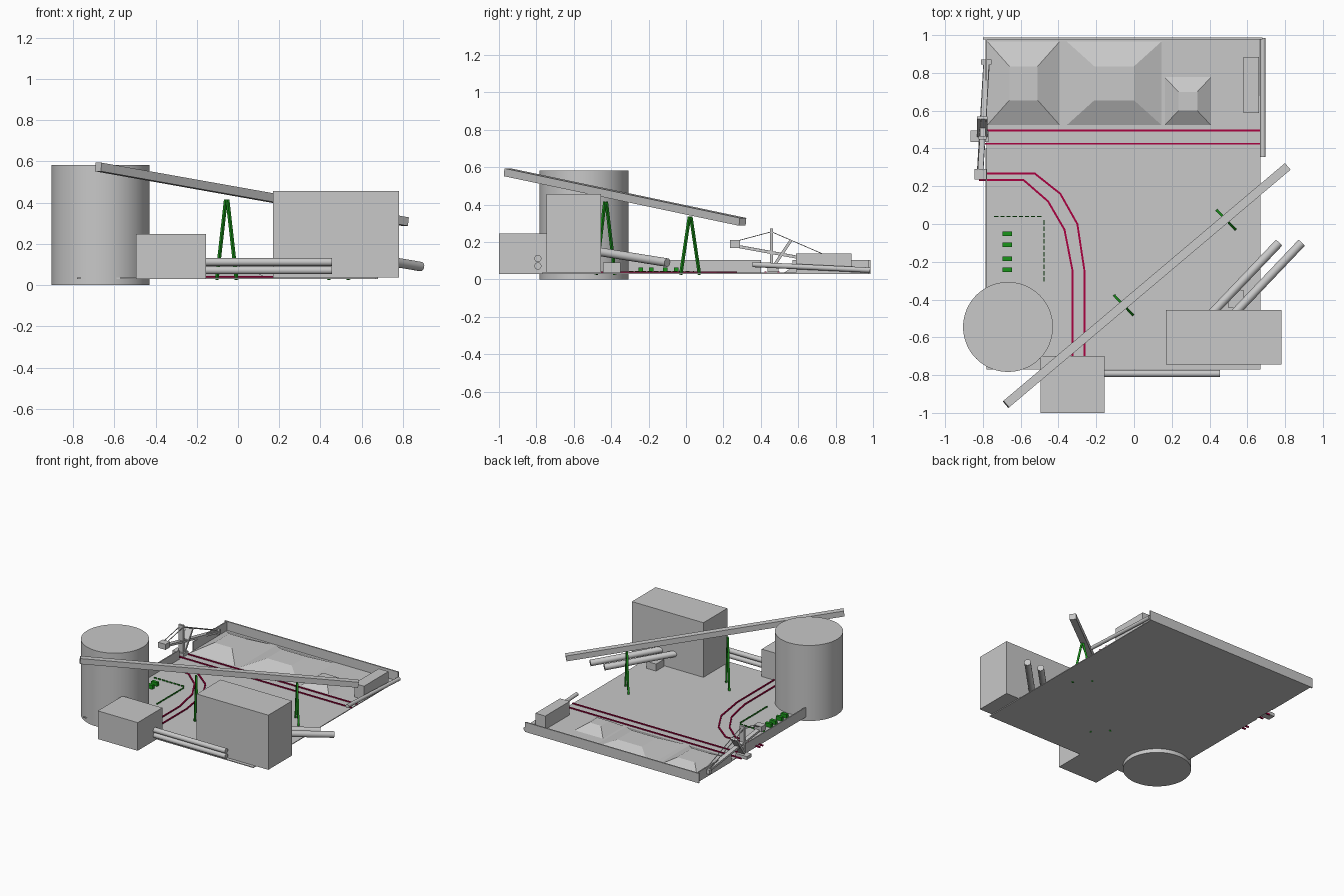
import bpy, bmesh, math
from mathutils import Vector

cube = bpy.data.objects.get("Cube")
if cube:
    bpy.data.objects.remove(cube, do_unlink=True)


def material(name, r, g, b):
    m = bpy.data.materials.new(name)
    m.use_nodes = True
    m.diffuse_color = (r, g, b, 1)
    m.node_tree.nodes["Principled BSDF"].inputs["Base Color"].default_value = (r, g, b, 1)
    return m


GREY = material("plain grey", 0.58, 0.58, 0.58)
GREEN = material("green", 0.01, 0.3, 0.01)
RED = material("crimson", 0.4, 0.0, 0.05)


def finish(name, bm, mat, smooth=False):
    bmesh.ops.recalc_face_normals(bm, faces=bm.faces)
    mesh = bpy.data.meshes.new(name)
    bm.to_mesh(mesh)
    bm.free()
    mesh.materials.append(mat)
    ob = bpy.data.objects.new(name, mesh)
    bpy.context.collection.objects.link(ob)
    if smooth:
        bpy.ops.object.select_all(action="DESELECT")
        ob.select_set(True)
        bpy.context.view_layer.objects.active = ob
        bpy.ops.object.shade_smooth_by_angle()
    return ob


def box(name, x, y, z, mat=GREY):
    """Box from (low, high) ranges on each axis."""
    bm = bmesh.new()
    bmesh.ops.create_cube(bm, size=1)
    for v in bm.verts:
        v.co = [(lo + hi) / 2 + c * (hi - lo) for c, (lo, hi) in zip(v.co, (x, y, z))]
    return finish(name, bm, mat)


def place(ob, a, b):
    """Turn an object built along its y axis so that it runs from a to b."""
    a, b = Vector(a), Vector(b)
    ob.location = (a + b) / 2
    ob.rotation_euler = (b - a).to_track_quat("Y", "Z").to_euler()
    return ob


def beam(name, a, b, width, height, mat=GREY):
    half = (Vector(b) - Vector(a)).length / 2
    ob = box(name, (-width / 2, width / 2), (-half, half), (-height / 2, height / 2), mat)
    return place(ob, a, b)


def pipe(name, a, b, radius, sides=32):
    bm = bmesh.new()
    bmesh.ops.create_cone(bm, cap_ends=True, segments=sides, radius1=radius,
                          radius2=radius, depth=(Vector(b) - Vector(a)).length)
    for v in bm.verts:
        v.co = (v.co.x, v.co.z, -v.co.y)
    return place(finish(name, bm, GREY, True), a, b)


def mound(name, x, y, inset_x, inset_y, height):
    """Flat-topped heap with sloping sides."""
    bm = bmesh.new()
    bmesh.ops.create_cube(bm, size=1)
    for v in bm.verts:
        top = v.co.z > 0
        ix, iy = (inset_x, inset_y) if top else (0, 0)
        v.co = (x[0] + ix if v.co.x < 0 else x[1] - ix,
                y[0] + iy if v.co.y < 0 else y[1] - iy,
                GROUND + (height if top else -0.002))
    return finish(name, bm, GREY)


GROUND = 0.036

# Ground slab and low boundary walls, with a gap for the railway
box("ground_slab", (-0.78, 0.67), (-0.77, 0.98), (0.03, GROUND))
box("back_wall", (-0.80, 0.68), (0.977, 0.987), (0.03, 0.105))
for i, span in enumerate([(-0.38, 0.40), (0.57, 0.98)]):
    box(f"side_wall_{i}", (-0.785, -0.777), span, (0.03, 0.105))

# Heaps along the back
mound("heap_small_end", (-0.78, -0.39), (0.52, 0.97), 0.12, 0.135, 0.06)
mound("heap_large", (-0.36, 0.15), (0.52, 0.97), 0.15, 0.135, 0.06)
mound("heap_low", (0.16, 0.41), (0.52, 0.78), 0.075, 0.08, 0.05)

# Storage tank
bm = bmesh.new()
bmesh.ops.create_cone(bm, cap_ends=True, segments=64, radius1=0.238, radius2=0.238, depth=0.582)
tank = finish("storage_tank", bm, GREY, True)
tank.location = (-0.667, -0.545, 0.291)

# Buildings and sheds
box("main_building", (0.17, 0.78), (-0.745, -0.455), (0.036, 0.457))
box("small_building", (-0.495, -0.155), (-1.0, -0.70), (0.03, 0.247))
box("corner_shed", (0.58, 0.663), (0.587, 0.885), (0.03, 0.14))
box("pipe_support", (0.50, 0.58), (-0.445, -0.35), (0.036, 0.09))

# Pipes between the buildings, behind the main one and at the edge
for i, z in enumerate((0.072, 0.112)):
    pipe(f"front_pipe_{i}", (-0.155, -0.792, z), (0.455, -0.792, z), 0.019)
for i, x in enumerate((0.41, 0.53)):
    pipe(f"slanted_pipe_{i}", (x, -0.475, 0.15), (x + 0.357, -0.10, 0.09), 0.023)
pipe("edge_pipe", (0.682, 0.355, 0.08), (0.682, 0.985, 0.05), 0.014)

# Long conveyor on two green trestles
beam("conveyor", (-0.678, -0.955, 0.573), (0.812, 0.303, 0.308), 0.046, 0.042)
trestles = [((-0.055, -0.43, 0.415), 0), ((0.488, 0.022, 0.335), 1)]
for (x, y, z), i in trestles:
    for side in (-1, 1):
        beam(f"trestle_{i}_leg_{side + 1}", (x + side * 0.048, y - side * 0.05, 0.026),
             (x + side * 0.004, y - side * 0.004, z), 0.013, 0.013, GREEN)


# Railway tracks
def rail(name, points):
    """Flat-sided rail with mitred corners along a ground path."""
    pts = [Vector(p) for p in points]
    bm = bmesh.new()
    rings = []
    for i, p in enumerate(pts):
        into = (p - pts[i - 1]).normalized() if i else (pts[1] - p).normalized()
        out = (pts[i + 1] - p).normalized() if i < len(pts) - 1 else into
        n = Vector((-into.y - out.y, into.x + out.x)).normalized()
        n *= 0.005 / max(0.5, n.dot(Vector((-into.y, into.x))))
        rings.append([bm.verts.new((p.x + s * n.x, p.y + s * n.y, GROUND + h))
                      for s, h in ((-1, -0.003), (1, -0.003), (1, 0.007), (-1, 0.007))])
    for a, b in zip(rings, rings[1:]):
        for k in range(4):
            j = (k + 1) % 4
            bm.faces.new((a[k], a[j], b[j], b[k]))
    bm.faces.new(rings[0])
    bm.faces.new(rings[-1])
    return finish(name, bm, RED)


for i, y in enumerate((0.425, 0.495)):
    rail(f"straight_rail_{i}", [(-0.82, y), (0.67, y)])
rail("curved_rail_outer", [(-0.82, 0.267), (-0.525, 0.267), (-0.39, 0.16),
                           (-0.30, 0.0), (-0.262, -0.25), (-0.262, -0.72)])
rail("curved_rail_inner", [(-0.82, 0.233), (-0.585, 0.233), (-0.455, 0.12),
                           (-0.368, -0.03), (-0.325, -0.25), (-0.325, -0.72)])

# Dashed hedge and small green blocks
for i in range(8):
    x = -0.74 + i * 0.0325
    box(f"hedge_back_{i}", (x, x + 0.022), (0.037, 0.042), (GROUND, 0.045), GREEN)
for i in range(10):
    y = 0.02 - i * 0.0335
    box(f"hedge_side_{i}", (-0.479, -0.473), (y - 0.024, y), (GROUND, 0.045), GREEN)
for i, y in enumerate((-0.052, -0.11, -0.185, -0.243)):
    box(f"green_block_{i}", (-0.695, -0.645), (y - 0.012, y + 0.012), (GROUND, 0.065), GREEN)

# Loading crane: base, mast, boom, counterweight, strut and stay wires
box("crane_base", (-0.865, -0.77), (0.435, 0.495), (0.04, 0.065))
box("crane_mast", (-0.822, -0.782), (0.448, 0.466), (0.04, 0.272))
beam("crane_boom", (-0.815, 0.27, 0.178), (-0.78, 0.865, 0.07), 0.034, 0.016)
box("crane_counterweight", (-0.845, -0.782), (0.235, 0.29), (0.168, 0.21))
beam("crane_strut", (-0.803, 0.468, 0.07), (-0.803, 0.562, 0.21), 0.055, 0.016)
box("crane_boom_tip", (-0.81, -0.755), (0.845, 0.87), (0.055, 0.088))
for side in (-1, 1):
    x = -0.802 + side * 0.014
    beam(f"stay_wire_short_{side + 1}", (x, 0.457, 0.255), (x - 0.012, 0.27, 0.205), 0.004, 0.004)
    beam(f"stay_wire_long_{side + 1}", (x, 0.457, 0.255), (x + 0.02, 0.85, 0.085), 0.004, 0.004)
